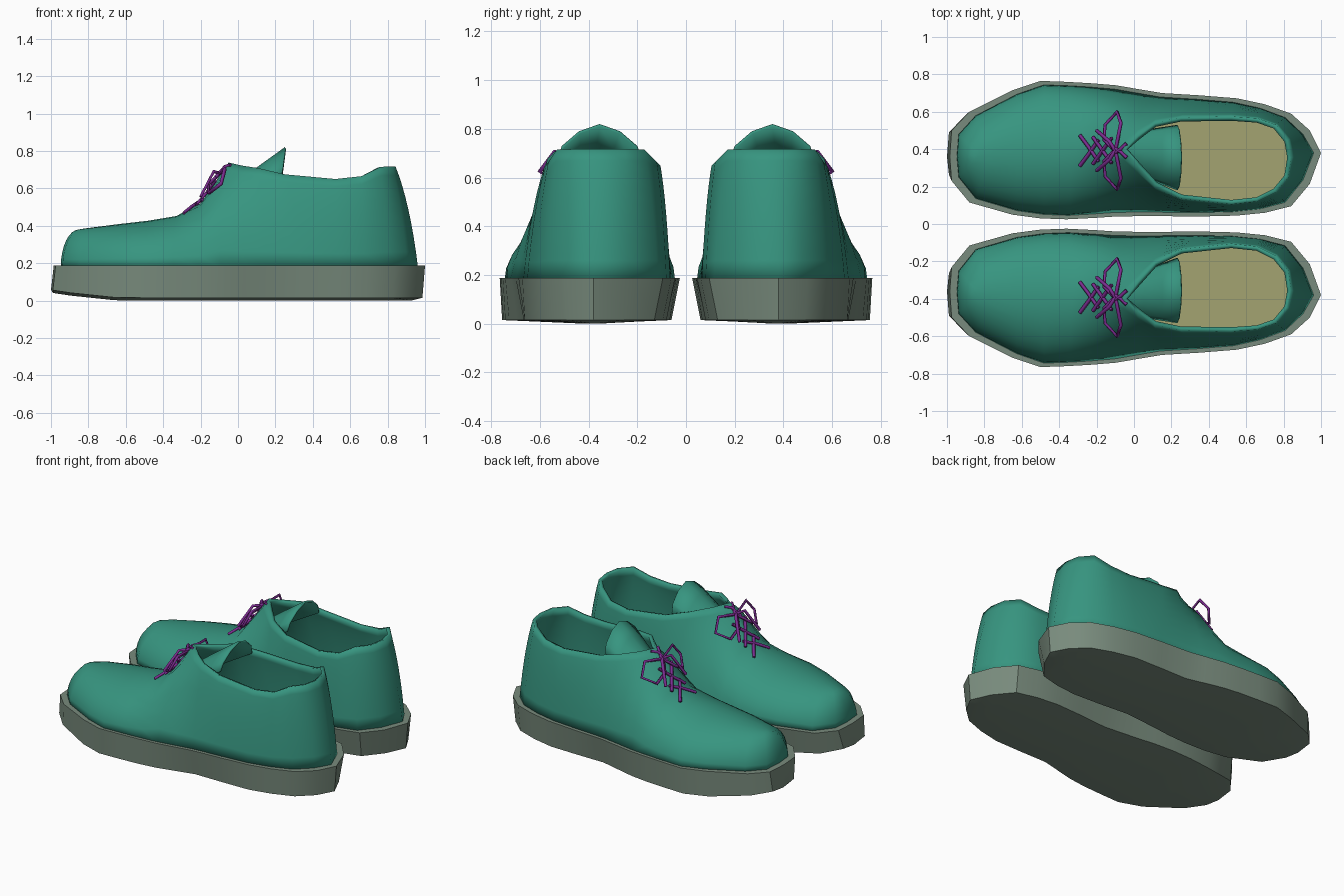
import bpy, bmesh, math
from mathutils import Vector

if "Cube" in bpy.data.objects:
    bpy.data.objects.remove(bpy.data.objects["Cube"])


def material(name, rgb):
    m = bpy.data.materials.new(name)
    m.diffuse_color = (*rgb, 1)
    m.use_nodes = True
    m.node_tree.nodes["Principled BSDF"].inputs["Base Color"].default_value = m.diffuse_color
    return m


GREEN = material("green", (0.038, 0.30, 0.215))
GREY = material("sole_grey", (0.19, 0.26, 0.205))
TAN = material("tan", (0.37, 0.37, 0.165))
PURPLE = material("purple", (0.20, 0.025, 0.28))


def mesh_part(name, verts, faces, mat, thickness=0, weld=False, angle=40):
    """Mesh for one shoe, mirrored over y = 0 to make the pair."""
    me = bpy.data.meshes.new(name)
    me.from_pydata(verts, [], faces)
    if weld:
        bm = bmesh.new()
        bm.from_mesh(me)
        bmesh.ops.remove_doubles(bm, verts=bm.verts, dist=1e-4)
        bm.to_mesh(me)
        bm.free()
    me.materials.append(mat)
    ob = bpy.data.objects.new(name, me)
    bpy.context.collection.objects.link(ob)
    bpy.ops.object.select_all(action='DESELECT')
    ob.select_set(True)
    bpy.context.view_layer.objects.active = ob
    bpy.ops.object.shade_smooth_by_angle(angle=math.radians(angle))
    if thickness:
        s = ob.modifiers.new("thickness", 'SOLIDIFY')
        s.thickness, s.offset = thickness, -1
    mir = ob.modifiers.new("pair", 'MIRROR')
    mir.use_axis = (False, True, False)
    mir.use_mirror_merge = False
    return ob


# Stations toe to heel: sole x, inner y, outer y
SOLE = [(-0.985, .36, .36), (-0.975, .23, .50), (-0.88, .115, .60),
        (-0.65, .05, .715), (-0.50, .03, .765), (-0.36, .025, .76),
        (-0.22, .032, .752), (-0.10, .04, .742), (0.03, .042, .72),
        (0.15, .042, .70), (0.35, .04, .688), (0.55, .045, .672),
        (0.70, .06, .64), (0.84, .095, .59), (0.94, .215, .50), (1.0, .38, .38)]
# Matching vamp ridge and collar: x, inner y, outer y, z, bulge
TOP = [(-0.85, .365, .365, .38, 1), (-0.83, .37, .37, .384, 1), (-0.77, .375, .375, .392, 1),
       (-0.63, .38, .38, .41, 1), (-0.48, .385, .385, .427, 1), (-0.33, .39, .39, .452, 1),
       (-0.20, .395, .395, .52, .8), (-0.05, .40, .40, .738, .5), (0.02, .31, .47, .722, .4),
       (0.11, .205, .54, .708, .4), (0.25, .135, .57, .675, .4), (0.52, .105, .575, .65, .4),
       (0.66, .12, .565, .665, .35), (0.76, .17, .53, .715, .35), (0.825, .25, .45, .717, .35),
       (0.842, .355, .355, .717, .35)]
N = len(SOLE)


def loop(rows):
    """Outer side toe to heel, then inner side back."""
    return [(r[0], r[2], r) for r in rows] + [(r[0], r[1], r) for r in rows[-2:0:-1]]


def stitch(n, levels):
    return [(k * n + (j + 1) % n, k * n + j, (k + 1) * n + j, (k + 1) * n + (j + 1) % n)
            for k in range(levels - 1) for j in range(n)]


def inset(rows, d, sx):
    out = []
    for x, a, b in rows:
        e = 0 if a == b else d
        out.append((x * sx, a + e, b - e))
    return out


# Sole: narrower, lifted at the toe and pinched at the arch underneath
under = []
for x, a, b in SOLE:
    waist = max(0, 1 - abs(x - 0.17) / 0.35)
    e = 0 if a == b else 1
    lift = 0.015 + 0.045 * max(0, (-x - 0.6) / 0.4) ** 1.5
    under.append((x * (1.015 if x < 0 else 0.986), a + e * (.035 + .03 * waist),
                  b - e * (.01 + .025 * waist), lift))
bottom = [(x, y, r[3]) for x, y, r in loop(under)]
upper_edge = [(x, y, 0.188) for x, y, r in loop(SOLE)]
n = len(bottom)
faces = stitch(n, 2)
faces.append(tuple(reversed(range(n, 2 * n)))[::-1][::-1])
# Slightly domed underside along the centre line
mid = [(x, (a + b) / 2, z if a == b else max(0, z - .015)) for x, a, b, z in under]
verts = bottom + upper_edge + mid[1:-1]
c = lambda i: 0 if i == 0 else (N - 1 if i == N - 1 else 2 * n + i - 1)
for i in range(N - 1):
    for side in (0, 1):
        p, q = (i, i + 1) if side == 0 else ((n - i) % n, n - i - 1)
        f = [p, q, c(i + 1), c(i)]
        if side:
            f.reverse()
        f = list(dict.fromkeys(f))
        if len(f) > 2:
            faces.append(tuple(f))
mesh_part("sole", verts, faces, GREY, angle=35)

# Upper: columns sweep from the sole edge up to the vamp ridge or collar
base = loop(inset(SOLE, 0.02, 0.962))
crown = loop(TOP)
LEVELS = 9
verts = []
for k in range(LEVELS):
    t = k / (LEVELS - 1)
    for (bx, by, _), (tx, ty, r) in zip(base, crown):
        w = r[4]
        f = (1 - w) * t + w * (1 - math.cos(t * math.pi / 2))
        g = (1 - w) * t + w * math.sin(t * math.pi / 2)
        verts.append((bx + (tx - bx) * f, by + (ty - by) * f, 0.18 + (r[3] - 0.18) * g))
mesh_part("upper", verts, stitch(n, LEVELS), GREEN, thickness=0.024, weld=True, angle=50)

# Insole
ins = [(x, y, 0.205) for x, y, r in loop(inset(SOLE, 0.035, 0.945))]
mesh_part("insole", ins, [tuple(reversed(range(n)))], TAN)

# Tongue: arched sheet running from under the laces up out of the collar
ARCH = [(-.175, -.145), (-.155, -.09), (-.085, -.03), (0, 0), (.085, -.03), (.155, -.09), (.175, -.145)]
verts, faces = [], []
STEPS = 5
for k in range(STEPS):
    t = k / (STEPS - 1)
    centre = Vector((-0.14, .395, .54)).lerp(Vector((0.25, .355, .82)), t)
    w = 0.45 + 0.55 * t
    for dy, dz in ARCH:
        verts.append((centre.x + 0.12 * dz * t, centre.y + dy * w, centre.z + dz * w))
A = len(ARCH)
for k in range(STEPS - 1):
    for j in range(A - 1):
        faces.append((k * A + j, (k + 1) * A + j, (k + 1) * A + j + 1, k * A + j + 1))
mesh_part("tongue", verts, faces, GREEN, thickness=0.012, angle=50)

# Laces: two crosses, a bow with two loops and two loose ends
STRANDS = [
    [(-.29, .31, .468), (-.245, .37, .505), (-.19, .45, .54)],
    [(-.22, .32, .515), (-.17, .39, .575), (-.12, .46, .64)],
    [(-.10, .39, .675), (-.16, .45, .62), (-.155, .53, .575), (-.09, .60, .625),
     (-.07, .54, .705), (-.10, .39, .675)],
    [(-.10, .39, .68), (-.13, .44, .69), (-.20, .50, .555)],
    [(-.12, .37, .66), (-.07, .40, .715), (-.04, .43, .725)],
]
for side, s in (("left", 1), ("right", -1)):
    cu = bpy.data.curves.new(side + "_laces", 'CURVE')
    cu.dimensions = '3D'
    cu.bevel_depth = 0.010
    cu.bevel_resolution = 0
    cu.use_fill_caps = True
    for strand in STRANDS:
        for flip in (False, True):
            sp = cu.splines.new('POLY')
            sp.points.add(len(strand) - 1)
            for p, (x, y, z) in zip(sp.points, strand):
                p.co = (x, s * (.785 - y if flip else y), z, 1)
    cu.materials.append(PURPLE)
    bpy.context.collection.objects.link(bpy.data.objects.new(side + "_laces", cu))
